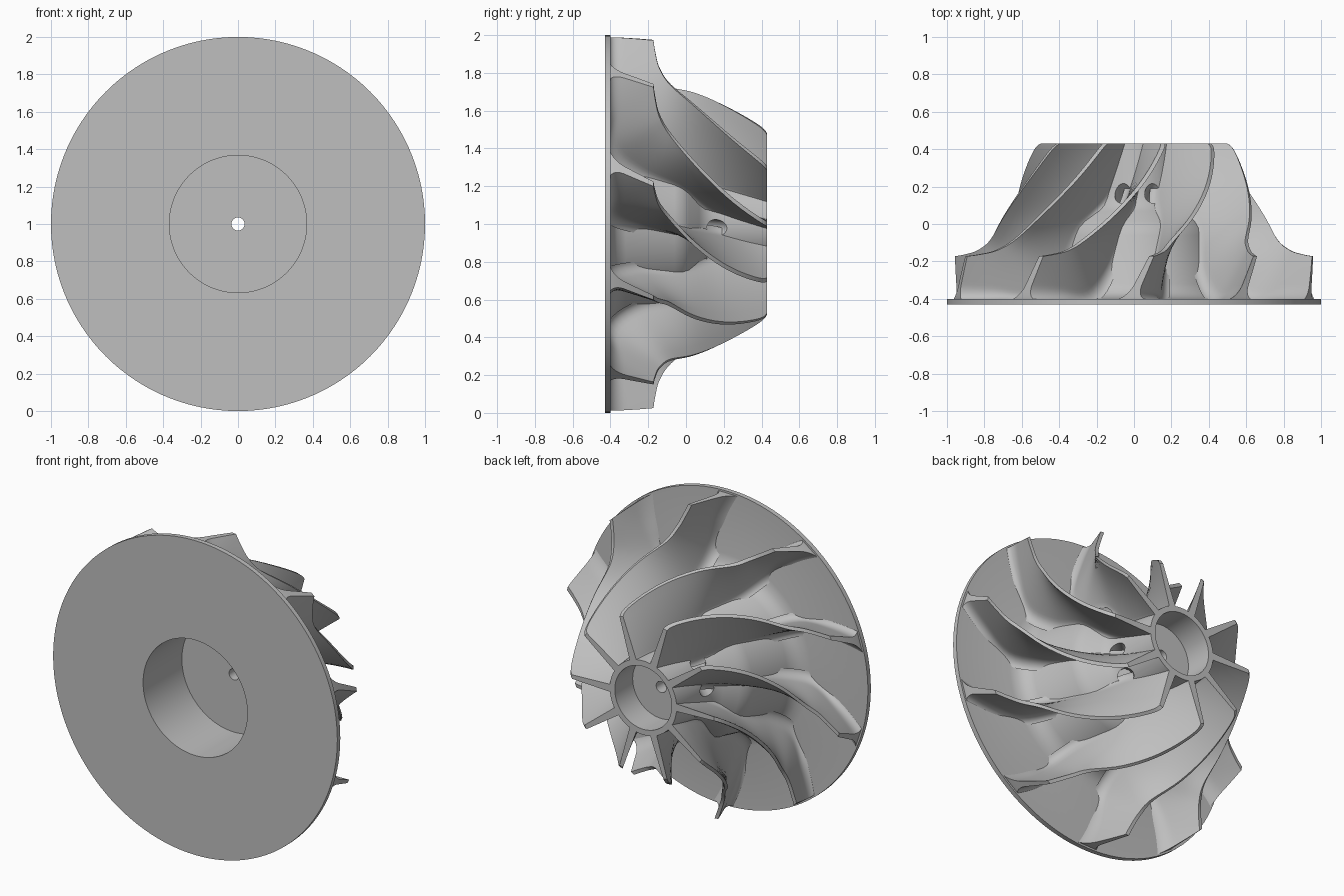
import bpy, bmesh, math
from mathutils import Vector

BLADES = 10
PITCH = 2 * math.pi / BLADES

cube = bpy.data.objects.get("Cube")
if cube:
    bpy.data.objects.remove(cube, do_unlink=True)

grey = bpy.data.materials.new("machined_grey")
grey.use_nodes = True
grey.diffuse_color = (0.52, 0.52, 0.52, 1)
grey.node_tree.nodes["Principled BSDF"].inputs["Base Color"].default_value = (0.52, 0.52, 0.52, 1)


def polar(y, r, angle):
    """Point around the wheel axis; angle runs from the top towards +x."""
    return Vector((r * math.sin(angle), y, 1 + r * math.cos(angle)))


def make_object(name, bm):
    bmesh.ops.recalc_face_normals(bm, faces=bm.faces)
    mesh = bpy.data.meshes.new(name)
    bm.to_mesh(mesh)
    bm.free()
    obj = bpy.data.objects.new(name, mesh)
    bpy.context.collection.objects.link(obj)
    mesh.materials.append(grey)
    return obj


def smooth(obj):
    bpy.ops.object.select_all(action='DESELECT')
    obj.select_set(True)
    bpy.context.view_layer.objects.active = obj
    bpy.ops.object.shade_smooth_by_angle(angle=math.radians(35))


def spline(points, t):
    """Catmull-Rom curve through the points, t from 0 to 1."""
    last = len(points) - 1
    i = min(int(t * last), last - 1)
    f = t * last - i
    a, b, c, d = (Vector(points[max(0, min(last, i + k))]) for k in (-1, 0, 1, 2))
    return b + 0.5 * f * (c - a + f * (2 * a - 5 * b + 4 * c - d + f * (3 * (b - c) + d - a)))


# Hub and back plate: one closed profile (radius, y) turned round the axis
profile = [(.035, -.04), (.367, -.04), (.367, -.43), (1, -.43), (1, -.4), (.6, -.4),
           (.55, -.39), (.51, -.365), (.485, -.32), (.43, -.06), (.415, -.02), (.385, .015),
           (.31, .07), (.28, .1), (.262, .14), (.253, .2), (.235, .43), (.2, .43),
           (.2, .25), (.035, .25)]
SEGMENTS = 120
bm = bmesh.new()
rings = [[bm.verts.new(polar(y, r, 2 * math.pi * s / SEGMENTS)) for r, y in profile]
         for s in range(SEGMENTS)]
for s in range(SEGMENTS):
    a, b = rings[s], rings[(s + 1) % SEGMENTS]
    for i in range(len(profile)):
        j = (i + 1) % len(profile)
        bm.faces.new((a[i], a[j], b[j], b[i]))
hub = make_object("hub_and_back_plate", bm)

# Slanted drilled hole in every passage
bm = bmesh.new()
for k in range(BLADES):
    angle = math.radians(-13) + k * PITCH
    inner, outer = polar(.06, .16, angle), polar(.35, .45, angle)
    axis = outer - inner
    turn = axis.to_track_quat('Z', 'Y').to_matrix().to_4x4()
    turn.translation = (inner + outer) / 2
    bmesh.ops.create_cone(bm, cap_ends=True, segments=24, radius1=.046, radius2=.046,
                          depth=axis.length, matrix=turn)
cutter = make_object("drill_cutter", bm)
cutter.hide_render = True
cutter.hide_viewport = True
drill = hub.modifiers.new("drilled_holes", 'BOOLEAN')
drill.operation = 'DIFFERENCE'
drill.solver = 'EXACT'
drill.object = cutter
bpy.context.view_layer.update()
bpy.context.view_layer.objects.active = hub
bpy.ops.object.modifier_apply(modifier=drill.name)
bpy.data.objects.remove(cutter, do_unlink=True)
smooth(hub)

# Blade root and outer edge as paths of (y, radius, degrees)
root = [(.43, .215, 18), (.29, .22, 8), (.14, .24, -3), (-.03, .385, -13),
        (-.25, .46, -20), (-.405, .6, -25), (-.405, .8, -31), (-.405, .99, -37)]
edge = [(.43, .5, 18), (.39, .538, 15.5), (.22, .62, 4), (.05, .7, -9),
        (-.08, .765, -20), (-.14, .84, -25), (-.163, .92, -28.5), (-.172, .978, -30.5)]
STEPS, ROWS = 35, 14


def blade(name, turn):
    bm = bmesh.new()
    loops = []
    for s in range(STEPS + 1):
        u = s / STEPS
        low, high = spline(root, u), spline(edge, u)
        span = (high - low).to_2d().length
        fillet = .02 + .06 * u
        sides = ([], [])
        for j in range(ROWS + 1):
            v = (j / ROWS) ** 2
            p = low.lerp(high, v)
            near = max(0, 1 - v * span / fillet)
            half = .013 + .012 * (1 - v) + .8 * fillet * (1 - math.sqrt(1 - near * near))
            for side, sign in zip(sides, (1, -1)):
                angle = math.radians(p.z) + turn + sign * half / p.y
                side.append(bm.verts.new(polar(p.x, p.y, angle)))
        loops.append(sides[0] + sides[1][::-1])
    count = len(loops[0])
    for a, b in zip(loops, loops[1:]):
        for i in range(count):
            j = (i + 1) % count
            bm.faces.new((a[i], a[j], b[j], b[i]))
    for loop in (loops[0], loops[-1]):
        for i in range(ROWS):
            bm.faces.new((loop[i], loop[i + 1], loop[count - 2 - i], loop[count - 1 - i]))
    smooth(make_object(name, bm))


for k in range(BLADES):
    blade(f"blade_{k + 1}", k * PITCH)
